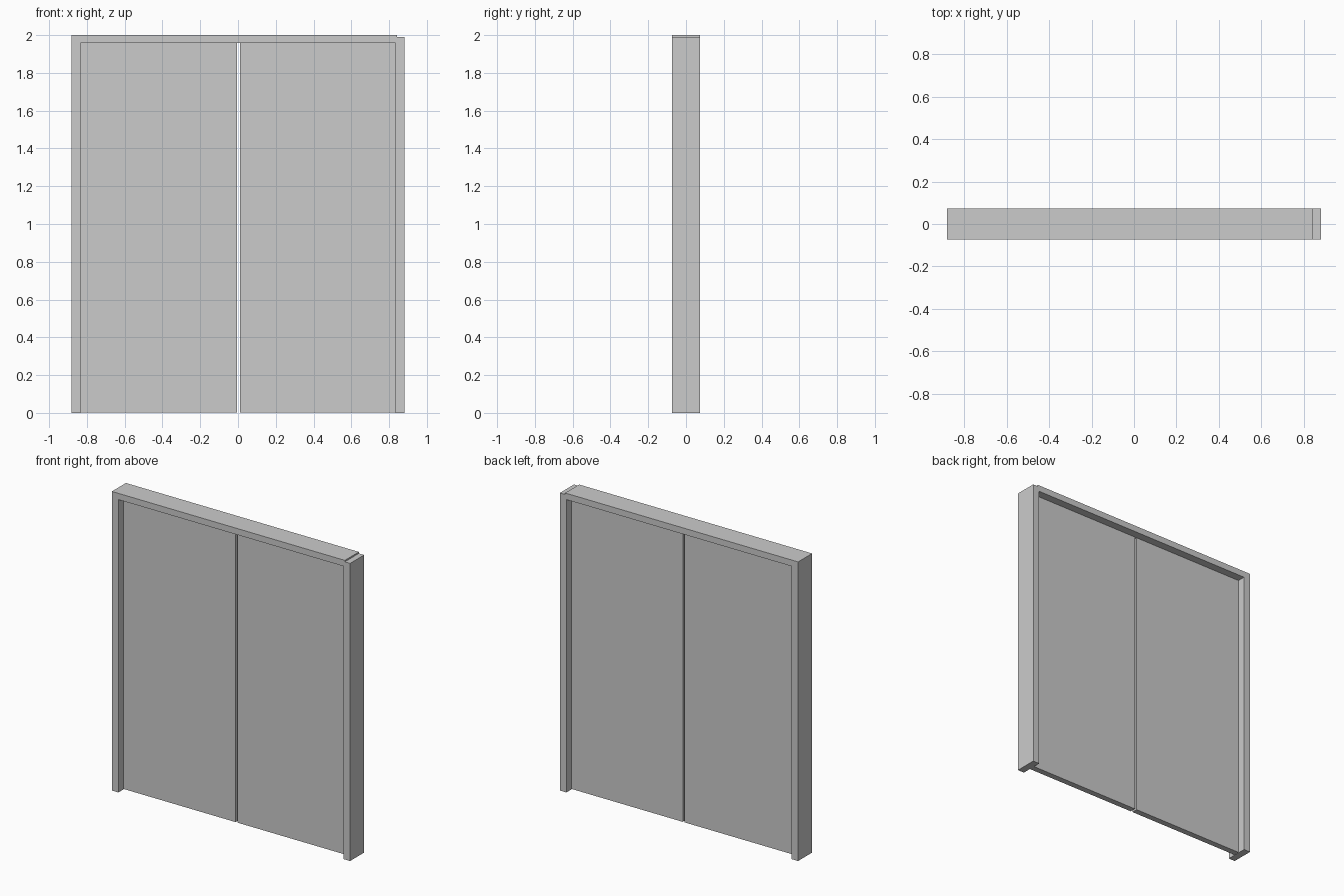
import bpy
import bmesh

if "Cube" in bpy.data.objects:
    bpy.data.objects.remove(bpy.data.objects["Cube"])


def box(name, x, y, z):
    """Axis-aligned box from (min, max) ranges."""
    bm = bmesh.new()
    bmesh.ops.create_cube(bm, size=1)
    for v in bm.verts:
        v.co = [r[0] if c < 0 else r[1] for c, r in zip(v.co, (x, y, z))]
    mesh = bpy.data.meshes.new(name)
    bm.to_mesh(mesh)
    bm.free()
    obj = bpy.data.objects.new(name, mesh)
    bpy.context.collection.objects.link(obj)
    return obj


OUTER, INNER = 0.881, 0.833
FRAME_Y = (-0.074, 0.074)
LEAF_Y = (-0.02, 0.02)
HEAD_Z = 1.958

# Side jambs: the left one sits under the header, the right one beside it
box("left_jamb", (-OUTER, -INNER), FRAME_Y, (0, HEAD_Z))
box("right_jamb", (INNER, OUTER), FRAME_Y, (0, 1.99))

# Header, stopping short of the right outer edge
box("header", (-OUTER, 0.842), FRAME_Y, (HEAD_Z, 2.0))

# Two thin door leaves with a narrow open gap between them
box("left_door_leaf", (-INNER, -0.004), LEAF_Y, (0.003, HEAD_Z))
box("right_door_leaf", (0.01, INNER), LEAF_Y, (0.003, HEAD_Z))
